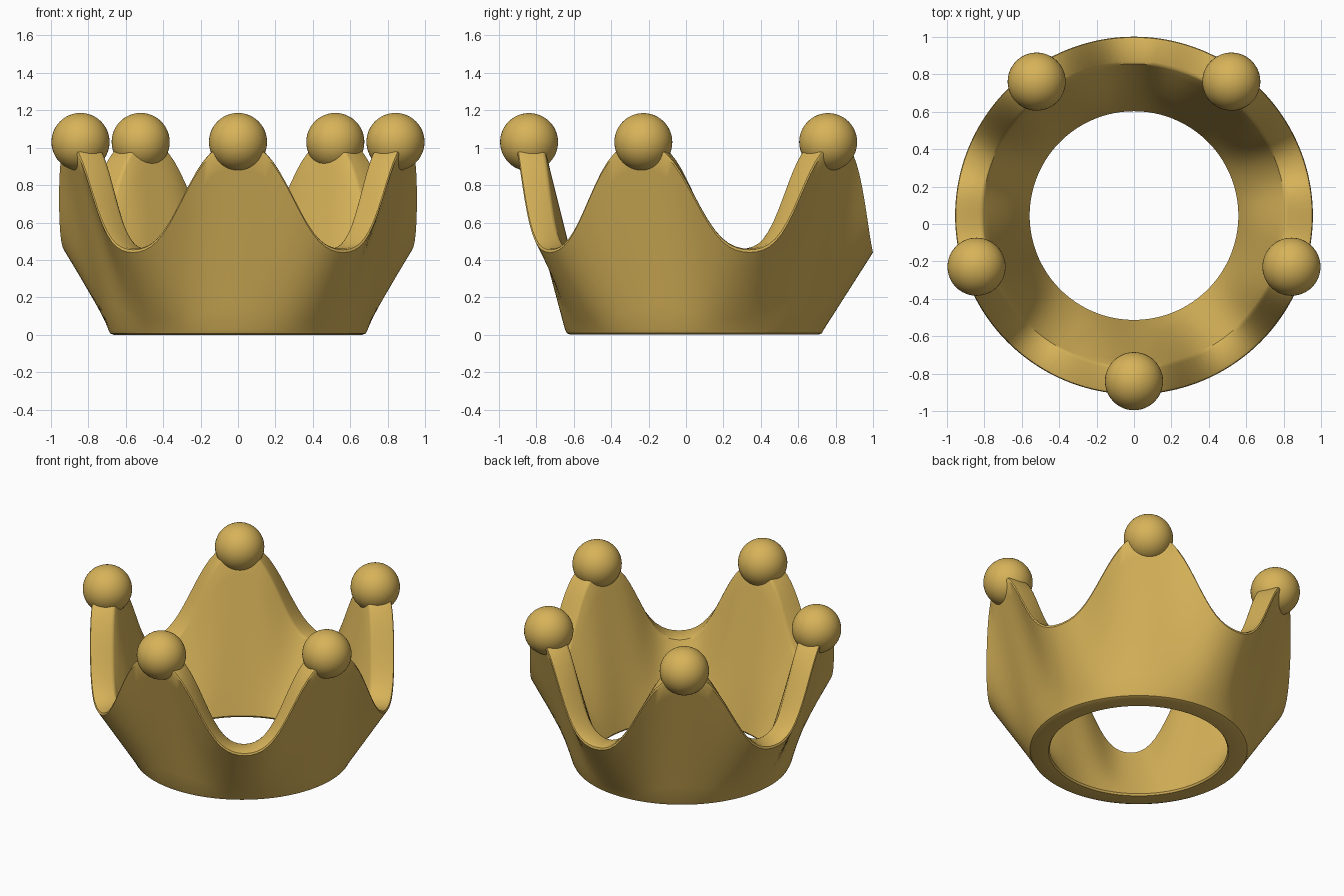
import bpy
import bmesh
import math

cube = bpy.data.objects.get("Cube")
if cube:
    bpy.data.objects.remove(cube, do_unlink=True)

POINTS = 5          # number of crown tips
STEPS = 160         # divisions around the band
RINGS = 8           # divisions up each wall
CENTRE_Y = 0.045
VALLEY, RISE = 0.46, 0.57
BALL_RING, BALL_RADIUS, BALL_Z = 0.884, 0.155, 1.03

gold = bpy.data.materials.new("gold")
gold.use_nodes = True
gold.diffuse_color = (0.68, 0.45, 0.10, 1)
gold.node_tree.nodes["Principled BSDF"].inputs["Base Color"].default_value = gold.diffuse_color


def rim_height(angle):
    """Wavy top edge, with a tip at angle zero (the front)."""
    c = math.cos(POINTS * angle)
    return VALLEY + RISE * (0.5 + 0.5 * (1.25 * c - 0.25 * c ** 3))


def wall(start, end):
    """Evenly spaced points along a straight wall."""
    return [(start[0] + (end[0] - start[0]) * i / RINGS,
             start[1] + (end[1] - start[1]) * i / RINGS) for i in range(RINGS + 1)]


def section(h):
    """Closed (radius, z) cross-section of the flared band with rim height h."""
    outer = wall((0.692, 0.028), (0.955, h - 0.02))
    rim = [(0.951, h - 0.006), (0.938, h), (0.825, h), (0.810, h - 0.006)]
    inner = wall((0.803, h - 0.02), (0.557, 0.012))
    base = [(0.565, 0), (0.662, 0), (0.682, 0.008)]
    return outer + rim + inner + base


def place(radius, angle):
    return radius * math.sin(angle), CENTRE_Y - radius * math.cos(angle)


# Flared band with the wavy rim
bm = bmesh.new()
loops = []
for i in range(STEPS):
    a = math.tau * i / STEPS
    loops.append([bm.verts.new((*place(r, a), z)) for r, z in section(rim_height(a))])
for i, loop in enumerate(loops):
    following = loops[(i + 1) % STEPS]
    for j in range(len(loop)):
        k = (j + 1) % len(loop)
        bm.faces.new((loop[j], following[j], following[k], loop[k]))
bmesh.ops.recalc_face_normals(bm, faces=bm.faces)
mesh = bpy.data.meshes.new("crown_band")
bm.to_mesh(mesh)
bm.free()
band = bpy.data.objects.new("crown_band", mesh)
bpy.context.collection.objects.link(band)
parts = [band]

# A ball on every tip
for i in range(POINTS):
    x, y = place(BALL_RING, math.tau * i / POINTS)
    bpy.ops.mesh.primitive_uv_sphere_add(segments=48, ring_count=24,
                                         radius=BALL_RADIUS, location=(x, y, BALL_Z))
    ball = bpy.context.object
    ball.name = f"tip_ball_{i + 1}"
    parts.append(ball)

# Colour and smooth shading
bpy.ops.object.select_all(action="DESELECT")
for part in parts:
    part.data.materials.append(gold)
    part.select_set(True)
bpy.context.view_layer.objects.active = band
bpy.ops.object.shade_smooth_by_angle(angle=math.radians(40))
